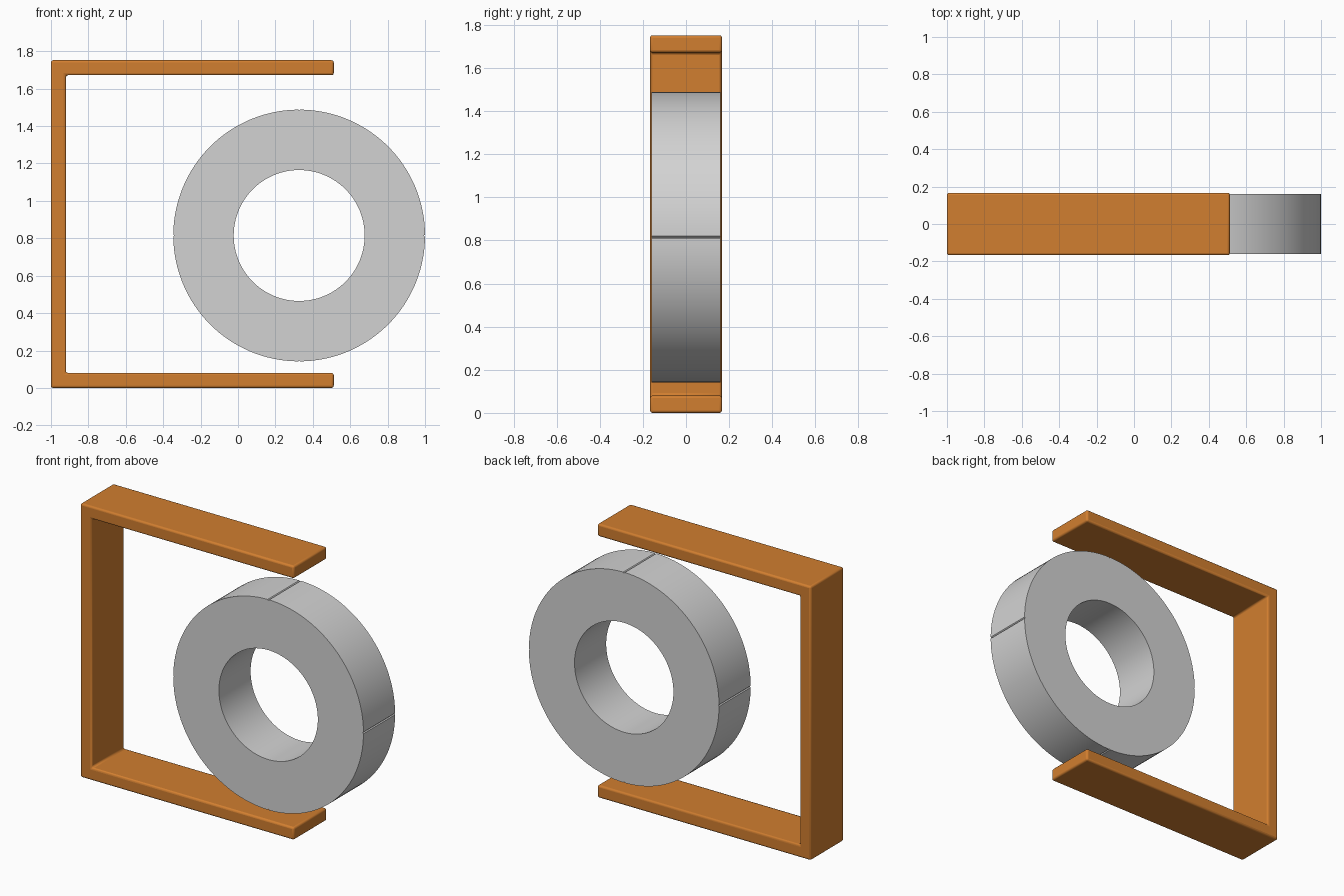
import bpy, bmesh, math

if "Cube" in bpy.data.objects:
    bpy.data.objects.remove(bpy.data.objects["Cube"])


def material(name, rgb):
    m = bpy.data.materials.new(name)
    m.diffuse_color = (*rgb, 1)
    m.use_nodes = True
    m.node_tree.nodes["Principled BSDF"].inputs["Base Color"].default_value = m.diffuse_color
    return m


ORANGE = material("orange", (0.64, 0.21, 0.029))
GREY = material("light grey", (0.65, 0.65, 0.65))


def finish(bm, name, mat, bevel=0, segments=2):
    bmesh.ops.recalc_face_normals(bm, faces=bm.faces)
    me = bpy.data.meshes.new(name)
    bm.to_mesh(me)
    bm.free()
    me.materials.append(mat)
    ob = bpy.data.objects.new(name, me)
    bpy.context.collection.objects.link(ob)
    if bevel:
        mod = ob.modifiers.new("rounded edges", 'BEVEL')
        mod.width, mod.segments = bevel, segments
    bpy.ops.object.select_all(action='DESELECT')
    ob.select_set(True)
    bpy.context.view_layer.objects.active = ob
    bpy.ops.object.shade_smooth_by_angle(angle=math.radians(30))
    return ob


# C-shaped bracket: side-on profile extruded through its depth
H, T, TIP, D = 1.752, 0.08, 0.512, 0.167
profile = [(-1, 0), (TIP, 0), (TIP, T), (-1 + T, T),
           (-1 + T, H - T), (TIP, H - T), (TIP, H), (-1, H)]
bm = bmesh.new()
face = bm.faces.new([bm.verts.new((x, -D, z)) for x, z in profile])
ext = bmesh.ops.extrude_face_region(bm, geom=[face])
bmesh.ops.translate(bm, vec=(0, 2 * D, 0),
                    verts=[v for v in ext["geom"] if isinstance(v, bmesh.types.BMVert)])
finish(bm, "bracket", ORANGE, bevel=0.012, segments=3)

# Thick ring with a shallow seam groove at each quarter of the outer rim
CX, CZ, R_OUT, R_IN, W = 0.327, 0.815, 0.673, 0.35, 0.16
STEPS, GAP, DEPTH = 32, 0.008, 0.006
stations = []
for q in range(4):
    a0 = q * math.pi / 2
    stations.append((a0, R_OUT - DEPTH))
    for i in range(STEPS + 1):
        stations.append((a0 + GAP + (math.pi / 2 - 2 * GAP) * i / STEPS, R_OUT))

bm = bmesh.new()
loops = []
for a, r_out in stations:
    loops.append([bm.verts.new((CX + r * math.cos(a), y, CZ + r * math.sin(a)))
                  for r, y in ((r_out, -W), (r_out, W), (R_IN, W), (R_IN, -W))])
for i, a in enumerate(loops):
    b = loops[(i + 1) % len(loops)]
    for k in range(4):
        n = (k + 1) % 4
        bm.faces.new((a[k], a[n], b[n], b[k]))
finish(bm, "ring", GREY)
